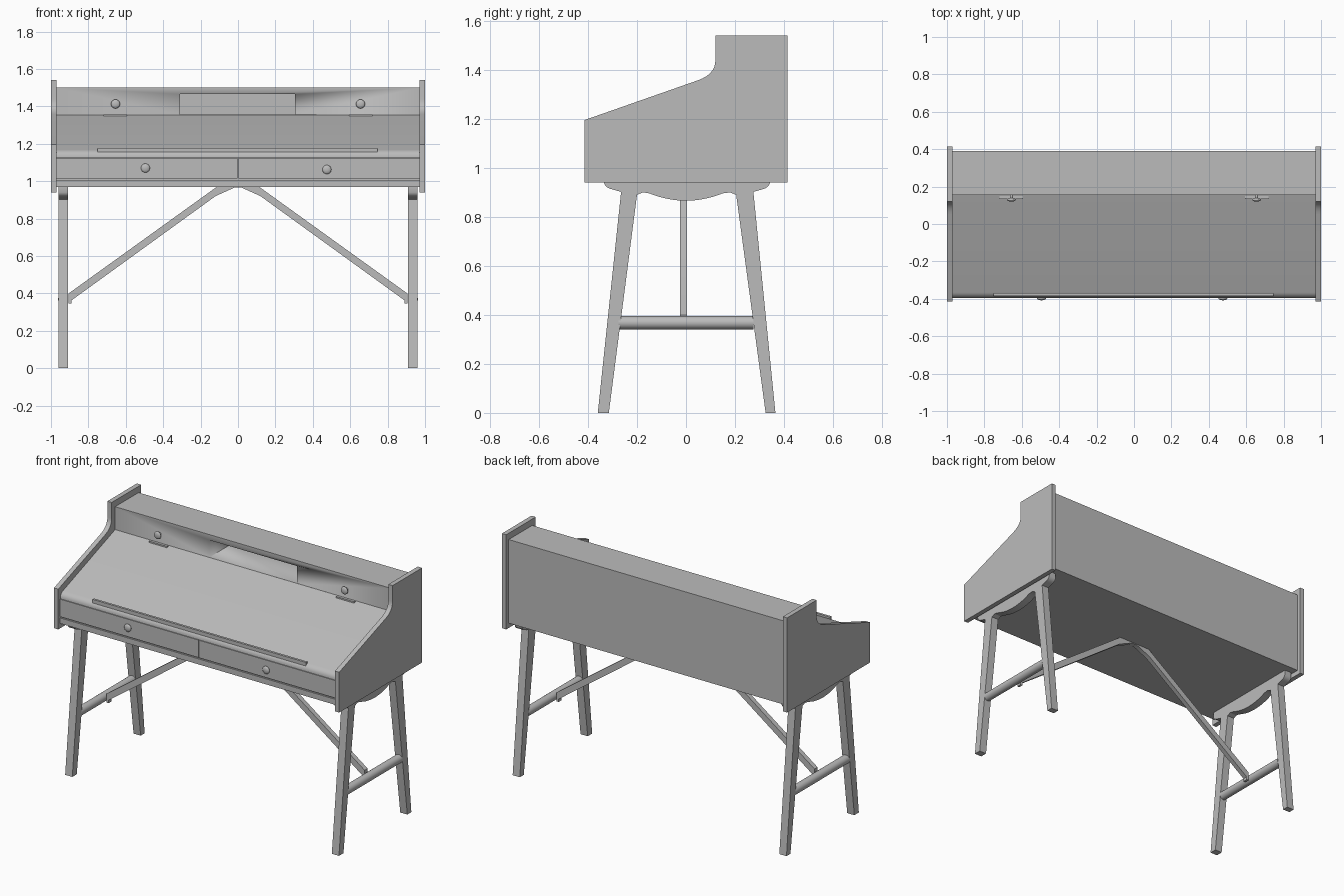
import bpy, bmesh
from math import radians
from mathutils import Matrix, Vector

cube = bpy.data.objects.get("Cube")
if cube:
    bpy.data.objects.remove(cube, do_unlink=True)

grey = bpy.data.materials.new("plain grey")
grey.use_nodes = True
grey.diffuse_color = (0.5, 0.5, 0.5, 1)
grey.node_tree.nodes["Principled BSDF"].inputs["Base Color"].default_value = (0.5, 0.5, 0.5, 1)


def finish(name, bm):
    bmesh.ops.recalc_face_normals(bm, faces=bm.faces)
    mesh = bpy.data.meshes.new(name)
    bm.to_mesh(mesh)
    bm.free()
    mesh.materials.append(grey)
    obj = bpy.data.objects.new(name, mesh)
    bpy.context.collection.objects.link(obj)
    bpy.ops.object.select_all(action='DESELECT')
    obj.select_set(True)
    bpy.context.view_layer.objects.active = obj
    bpy.ops.object.shade_smooth_by_angle(angle=radians(30))
    return obj


def prism(name, profile, start, end, axis="x"):
    """Extrude a (y, z) profile along x, or an (x, z) profile along y."""
    bm = bmesh.new()
    place = (lambda p: (start, *p)) if axis == "x" else (lambda p: (p[0], start, p[1]))
    face = bm.faces.new([bm.verts.new(place(p)) for p in profile])
    new = bmesh.ops.extrude_face_region(bm, geom=[face])["geom"]
    step = Vector((end - start, 0, 0) if axis == "x" else (0, end - start, 0))
    bmesh.ops.translate(bm, vec=step, verts=[g for g in new if isinstance(g, bmesh.types.BMVert)])
    return finish(name, bm)


def box(name, x, y, z):
    return prism(name, [(y[0], z[0]), (y[1], z[0]), (y[1], z[1]), (y[0], z[1])], *x)


def rod(name, centre, radius, length):
    bm = bmesh.new()
    turn = Matrix.Translation(centre) @ Matrix.Rotation(radians(90), 4, 'X')
    bmesh.ops.create_cone(bm, cap_ends=True, segments=24, radius1=radius,
                          radius2=radius, depth=length, matrix=turn)
    return finish(name, bm)


def knob(name, centre, depth):
    bm = bmesh.new()
    shape = Matrix.Translation(centre) @ Matrix.Diagonal((0.024, depth, 0.024, 1))
    bmesh.ops.create_uvsphere(bm, u_segments=24, v_segments=12, radius=1, matrix=shape)
    return finish(name, bm)


def bend(a, c, b, steps=6):
    a, b, c = Vector(a), Vector(b), Vector(c)
    ts = [i / steps for i in range(steps + 1)]
    return [tuple(a * (1 - t) ** 2 + c * 2 * t * (1 - t) + b * t * t) for t in ts]


# Desk body with sloping top, raised shelf and rounded front lip
body_profile = [(-0.385, 0.97), (0.39, 0.97), (0.39, 1.5), (0.155, 1.5), (0.155, 1.355)]
body_profile += bend((-0.365, 1.168), (-0.395, 1.157), (-0.395, 1.127)) + [(-0.385, 1.127)]
body = prism("desk_body", body_profile, -0.97, 0.97)

# Open pigeonhole cut into the shelf
cutter = box("pigeonhole_cutter", (-0.31, 0.305), (0.1, 0.37), (1.3555, 1.465))
cutter.hide_render = True
cut = body.modifiers.new("pigeonhole", 'BOOLEAN')
cut.operation, cut.solver, cut.object = 'DIFFERENCE', 'EXACT', cutter
bpy.context.view_layer.objects.active = body
bpy.ops.object.modifier_apply(modifier=cut.name)
bpy.data.objects.remove(cutter, do_unlink=True)

# Front rail and pencil ledge
box("front_rail", (-0.97, 0.97), (-0.395, -0.38), (0.97, 1.005))
box("pencil_ledge", (-0.75, 0.745), (-0.385, -0.37), (1.155, 1.178))

# Curved side profile
side_profile = [(-0.415, 0.94), (0.415, 0.94), (0.415, 1.54), (0.12, 1.54)]
side_profile += bend((0.12, 1.44), (0.12, 1.383), (0.05, 1.358), 8) + [(-0.415, 1.195)]

# Splayed leg frame profile with arched apron
leg_profile = [(-0.36, 0), (-0.315, 0), (-0.2, 0.89), (-0.175, 0.9)]
leg_profile += bend((-0.15, 0.896), (0, 0.836), (0.15, 0.896), 10)
leg_profile += [(0.18, 0.9), (0.205, 0.89), (0.325, 0), (0.365, 0), (0.275, 0.902)]
leg_profile += bend((0.31, 0.912), (0.338, 0.918), (0.343, 0.94), 4)
leg_profile += [(0.343, 0.97), (-0.335, 0.97)]
leg_profile += bend((-0.335, 0.94), (-0.33, 0.918), (-0.3, 0.912), 4) + [(-0.265, 0.902)]

# Diagonal brace with flattened elbow under the desk
brace_profile = [(0.905, 0.345), (0.905, 0.4), (0.12, 0.965), (0.115, 0.972), (0, 0.972),
                 (0, 0.966), (0.02, 0.965), (0.12, 0.92), (0.89, 0.363), (0.89, 0.345)]

for side, s, drawer_z in (("left", 1, 1.062), ("right", -1, 1.07)):
    prism(side + "_side_panel", side_profile, s * 0.97, s)
    prism(side + "_leg_frame", leg_profile, s * 0.91, s * 0.96)
    rod(side + "_stretcher", (s * 0.935, 0, 0.368), 0.027, 0.55)
    prism(side + "_brace", [(s * x, z) for x, z in brace_profile], -0.025, 0.005, "y")

    # Drawer front with flattened knob
    box(side + "_drawer_front", (s * 0.002, s * 0.97), (-0.395, -0.38), (1.013, 1.124))
    knob(side + "_drawer_knob", (s * 0.485 - 0.01, -0.397, drawer_z), 0.011)

    # Cubby knob, stem and hinge plate
    knob(side + "_cubby_knob", (s * 0.655, 0.13, 1.413), 0.01)
    rod(side + "_cubby_stem", (s * 0.655, 0.145, 1.413), 0.008, 0.025)
    box(side + "_hinge_plate", (s * 0.593, s * 0.72), (0.135, 0.15), (1.348, 1.357))
